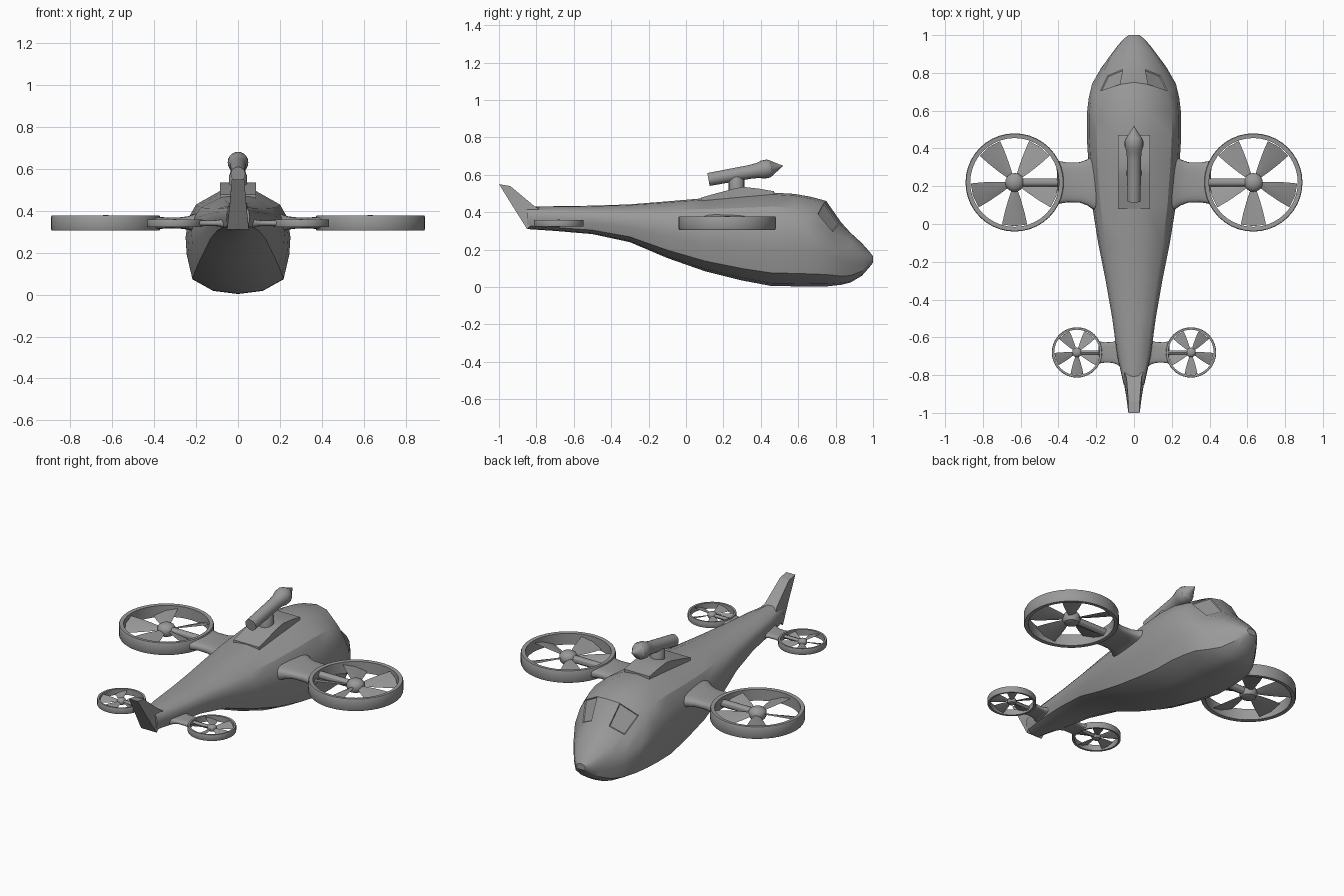
import bpy, bmesh, math
from mathutils import Vector, Matrix

if "Cube" in bpy.data.objects:
    bpy.data.objects.remove(bpy.data.objects["Cube"])

grey = bpy.data.materials.new("hull grey")
grey.diffuse_color = (0.32, 0.32, 0.32, 1)
grey.use_nodes = True
grey.node_tree.nodes["Principled BSDF"].inputs["Base Color"].default_value = grey.diffuse_color


def finish(name, bm, mirror=False, angle=30):
    bmesh.ops.remove_doubles(bm, verts=bm.verts, dist=1e-5)
    bmesh.ops.recalc_face_normals(bm, faces=bm.faces)
    me = bpy.data.meshes.new(name)
    bm.to_mesh(me)
    bm.free()
    me.materials.append(grey)
    ob = bpy.data.objects.new(name, me)
    bpy.context.collection.objects.link(ob)
    if mirror:
        ob.modifiers.new("Mirror", 'MIRROR')
    bpy.ops.object.select_all(action='DESELECT')
    ob.select_set(True)
    bpy.context.view_layer.objects.active = ob
    bpy.ops.object.shade_smooth_by_angle(angle=math.radians(angle))
    return ob


def loft(bm, rings, caps=True, loop=False):
    """Skin a list of closed rings of points."""
    vs = [[bm.verts.new(p) for p in r] for r in rings]
    pairs = list(zip(vs, vs[1:])) + ([(vs[-1], vs[0])] if loop else [])
    for a, b in pairs:
        for i in range(len(a)):
            j = (i + 1) % len(a)
            bm.faces.new((a[i], a[j], b[j], b[i]))
    if caps and not loop:
        bm.faces.new(vs[0])
        bm.faces.new(vs[-1])


def lathe(bm, profile, n, mat, loop=False):
    """Revolve (radius, height) points about the local z axis."""
    loft(bm, [[mat @ Vector((r * math.cos(a), r * math.sin(a), h))
               for a in (2 * math.pi * i / n for i in range(n))]
              for r, h in profile], True, loop)


# fuselage: half section as (width fraction, height fraction)
half = [(0, 0), (.48, .03), (.87, .14), (.98, .38), (1, .54), (.95, .72),
        (.8, .85), (.34, .98), (0, 1)]
section = half + [(-x, t) for x, t in half[-2:0:-1]]
# y, bottom, top, half width, sweep of the upper sides
stations = [(-.85, .31, .43, .055, 0), (-.7, .30, .432, .088, 0), (-.5, .283, .435, .115, 0),
            (-.3, .24, .442, .15, 0), (-.1, .155, .458, .19, 0), (.1, .085, .475, .222, 0),
            (.3, .035, .492, .24, 0), (.46, .005, .505, .25, 0), (.58, .004, .498, .25, 0),
            (.67, .003, .482, .24, .06), (.75, .003, .46, .222, .1), (.83, .012, .345, .175, .1),
            (.88, .024, .29, .135, 0), (.94, .06, .235, .09, 0), (.98, .105, .19, .055, 0),
            (1.0, .13, .165, .028, 0)]
bm = bmesh.new()
loft(bm, [[(w * x, y - s * x * x * max(0, t - .5) * 2, b + (c - b) * t)
           for x, t in section] for y, b, c, w, s in stations])
bmesh.ops.recalc_face_normals(bm, faces=bm.faces)
bm.normal_update()
# recessed cockpit side windows
panes = []
for f in bm.faces:
    c = f.calc_center_median()
    if .73 < c.y < .82 and .33 < c.z < .41 and .07 < abs(c.x) < .16:
        panes.append(f)
if panes:
    bmesh.ops.inset_individual(bm, faces=panes, thickness=.006, depth=-.005)
finish("fuselage", bm)

# swept tail fin
bm = bmesh.new()
loft(bm, [[(-wr, yr, zr), (wr, yr, zr), (wf, yf, zf), (-wf, yf, zf)]
          for yr, zr, wr, yf, zf, wf in
          [(-.85, .31, .052, -.76, .40, .06), (-.922, .425, .04, -.81, .432, .04),
           (-1, .55, .03, -.94, .54, .03)]])
finish("tail_fin", bm)

# raised roof fairing
bm = bmesh.new()
top = [(.08, .478), (.14, .495), (.2, .511), (.26, .527), (.31, .535), (.39, .526), (.47, .512)]
prof = [(.47, .46), (.08, .44)] + top
loft(bm, [[(x, y, z) for y, z in prof] for x in (-.085, .085)])
finish("roof_fairing", bm)

# pod pedestal
bm = bmesh.new()
lathe(bm, [(.042, .51), (.042, .57), (.03, .60)], 16, Matrix.Translation((0, .27, 0)))
finish("pod_pedestal", bm)

# tilted pod with flared collar and pointed tip
start, end = Vector((0, .12, .575)), Vector((0, .52, .648))
mat = Matrix.Translation(start) @ (end - start).to_track_quat('Z', 'Y').to_matrix().to_4x4()
bm = bmesh.new()
lathe(bm, [(.02, 0), (.035, 0), (.036, .12), (.037, .23), (.041, .27), (.049, .295),
           (.049, .325), (.043, .34), (.04, .342), (.001, .405)], 20, mat)
finish("roof_pod", bm)


def ducted_fan(prefix, cx, cy, cz, s, root_x, root_chord):
    base = Matrix.Translation((cx, cy, cz)) @ Matrix.Scale(s, 4)
    # duct ring
    bm = bmesh.new()
    lathe(bm, [(.235, -.034), (.257, -.036), (.26, -.03), (.26, .03), (.257, .036),
               (.235, .034)], 40, base, True)
    finish(prefix + "_duct", bm, True)
    # hub
    bm = bmesh.new()
    lathe(bm, [(.02, -.035), (.04, -.028), (.05, -.01), (.05, .01), (.042, .025),
               (.025, .035), (.005, .038)], 16, base)
    finish(prefix + "_hub", bm, True, 40)
    # pitched blades
    bm = bmesh.new()
    for k in range(5):
        rot = base @ Matrix.Rotation(math.radians(54 + 72 * k), 4, 'Z')
        rings = []
        for r, hw in ((.035, .014), (.1, .036), (.17, .056), (.232, .07)):
            pitch = math.radians(18)
            ring = []
            for u, h in ((-1, 0), (0, .005), (1, 0), (0, -.005)):
                a = u * hw * math.cos(pitch)
                ring.append(rot @ Vector((math.sqrt(r * r - a * a), a,
                                          u * hw * math.sin(pitch) + h)))
            rings.append(ring)
        loft(bm, rings)
    finish(prefix + "_blades", bm, True)
    # shaft from hub to arm
    bm = bmesh.new()
    lathe(bm, [(.022, .03), (.022, .24)], 12, base @ Matrix.Rotation(-math.pi / 2, 4, 'Y'))
    finish(prefix + "_shaft", bm, True)
    # arm, flared at the root and cut to follow the duct
    bm = bmesh.new()
    rings = []
    for t, chord, thick in ((0, root_chord, .05), (.12, root_chord * .95, .042),
                            (.25, .122, .032), (.45, .107, .027), (.75, .105, .026),
                            (.92, .112, .028), (1, .12, .03)):
        ring = []
        for i in range(24):
            a = 2 * math.pi * i / 24
            c, d = math.cos(a), math.sin(a)
            dy = chord * s * math.copysign(abs(c) ** .6, c)
            dz = thick * s * math.copysign(abs(d) ** .6, d)
            tip = cx - math.sqrt((.25 * s) ** 2 - dy * dy)
            ring.append((root_x + (tip - root_x) * t, cy + dy, cz + dz))
        rings.append(ring)
    loft(bm, rings)
    finish(prefix + "_arm", bm, True, 40)


ducted_fan("main_fan", .632, .22, .342, 1, .19, .15)
ducted_fan("tail_fan", .302, -.68, .341, .512, .06, .15)
